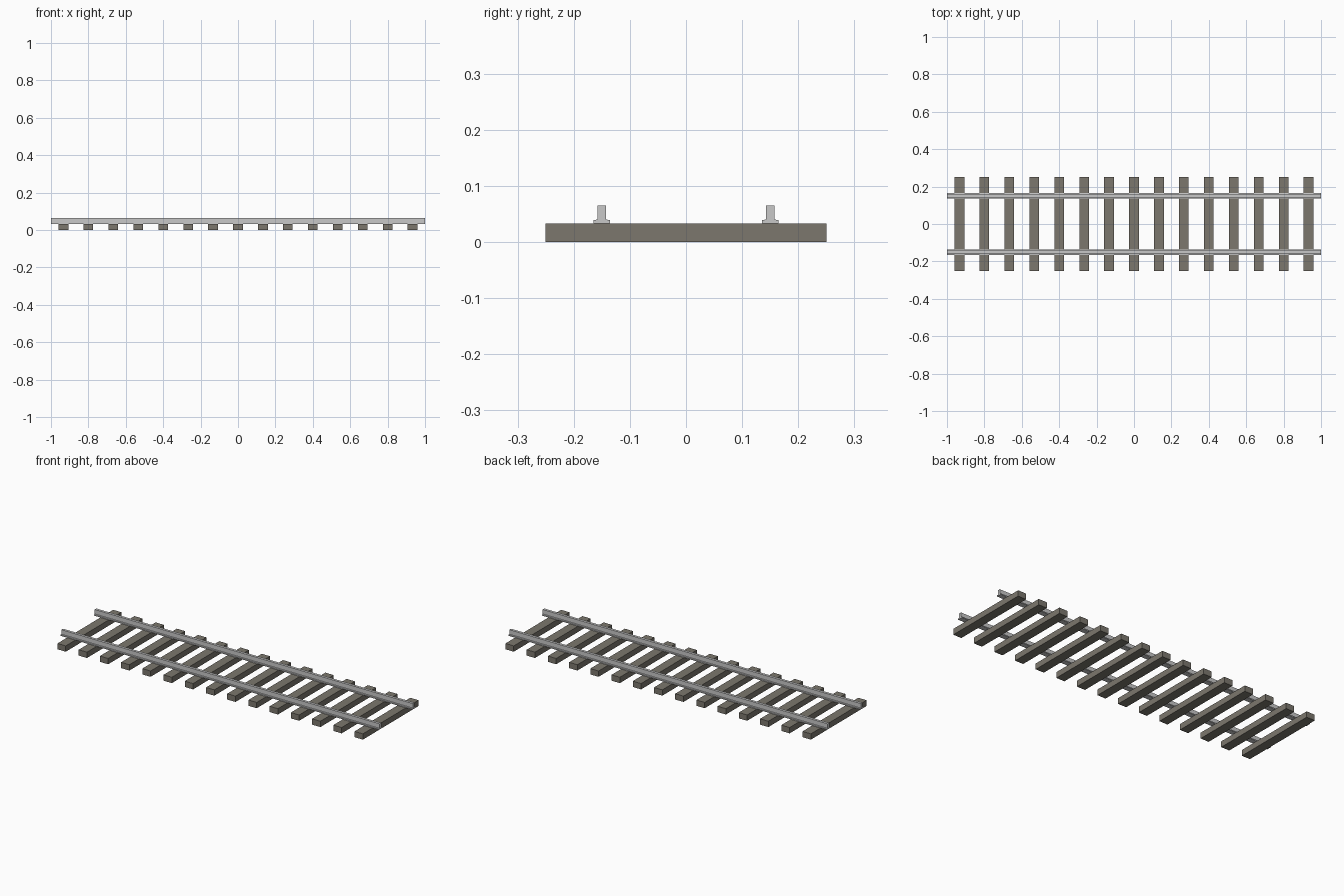
import bpy
import bmesh
from mathutils import Vector

cube = bpy.data.objects.get("Cube")
if cube:
    bpy.data.objects.remove(cube, do_unlink=True)


def make_material(name, colour):
    mat = bpy.data.materials.new(name)
    mat.use_nodes = True
    mat.diffuse_color = colour
    mat.node_tree.nodes["Principled BSDF"].inputs["Base Color"].default_value = colour
    return mat


def extrude_profile(name, points, direction, mat):
    """Make a solid by sweeping a closed outline along a straight direction."""
    bm = bmesh.new()
    face = bm.faces.new([bm.verts.new(p) for p in points])
    result = bmesh.ops.extrude_face_region(bm, geom=[face], use_keep_orig=True)
    moved = [v for v in result["geom"] if isinstance(v, bmesh.types.BMVert)]
    bmesh.ops.translate(bm, verts=moved, vec=Vector(direction))
    bmesh.ops.recalc_face_normals(bm, faces=bm.faces)
    mesh = bpy.data.meshes.new(name)
    bm.to_mesh(mesh)
    bm.free()
    mesh.materials.append(mat)
    obj = bpy.data.objects.new(name, mesh)
    bpy.context.collection.objects.link(obj)
    return obj


wood = make_material("weathered wood", (0.20, 0.185, 0.155, 1))
steel = make_material("pale steel", (0.58, 0.58, 0.58, 1))

# Wooden sleepers, evenly spaced along the track
SLEEPER_COUNT = 15
SPACING = 2 / SLEEPER_COUNT
HALF_WIDTH, HALF_LENGTH, SLEEPER_TOP = 0.026, 0.25, 0.033
for i in range(SLEEPER_COUNT):
    x = (i - (SLEEPER_COUNT - 1) / 2) * SPACING
    outline = [(x - HALF_WIDTH, -HALF_LENGTH, 0), (x + HALF_WIDTH, -HALF_LENGTH, 0),
               (x + HALF_WIDTH, -HALF_LENGTH, SLEEPER_TOP),
               (x - HALF_WIDTH, -HALF_LENGTH, SLEEPER_TOP)]
    extrude_profile(f"sleeper_{i + 1}", outline, (0, 2 * HALF_LENGTH, 0), wood)

# Steel rails: wide foot, short shoulder and upright web
half_section = [(0.0145, SLEEPER_TOP), (0.0145, 0.039), (0.0075, 0.040), (0.0075, 0.065)]
section = half_section + [(-y, z) for y, z in reversed(half_section)]
for name, centre in (("front_rail", -0.15), ("back_rail", 0.15)):
    extrude_profile(name, [(-1, centre + y, z) for y, z in section], (2, 0, 0), steel)
